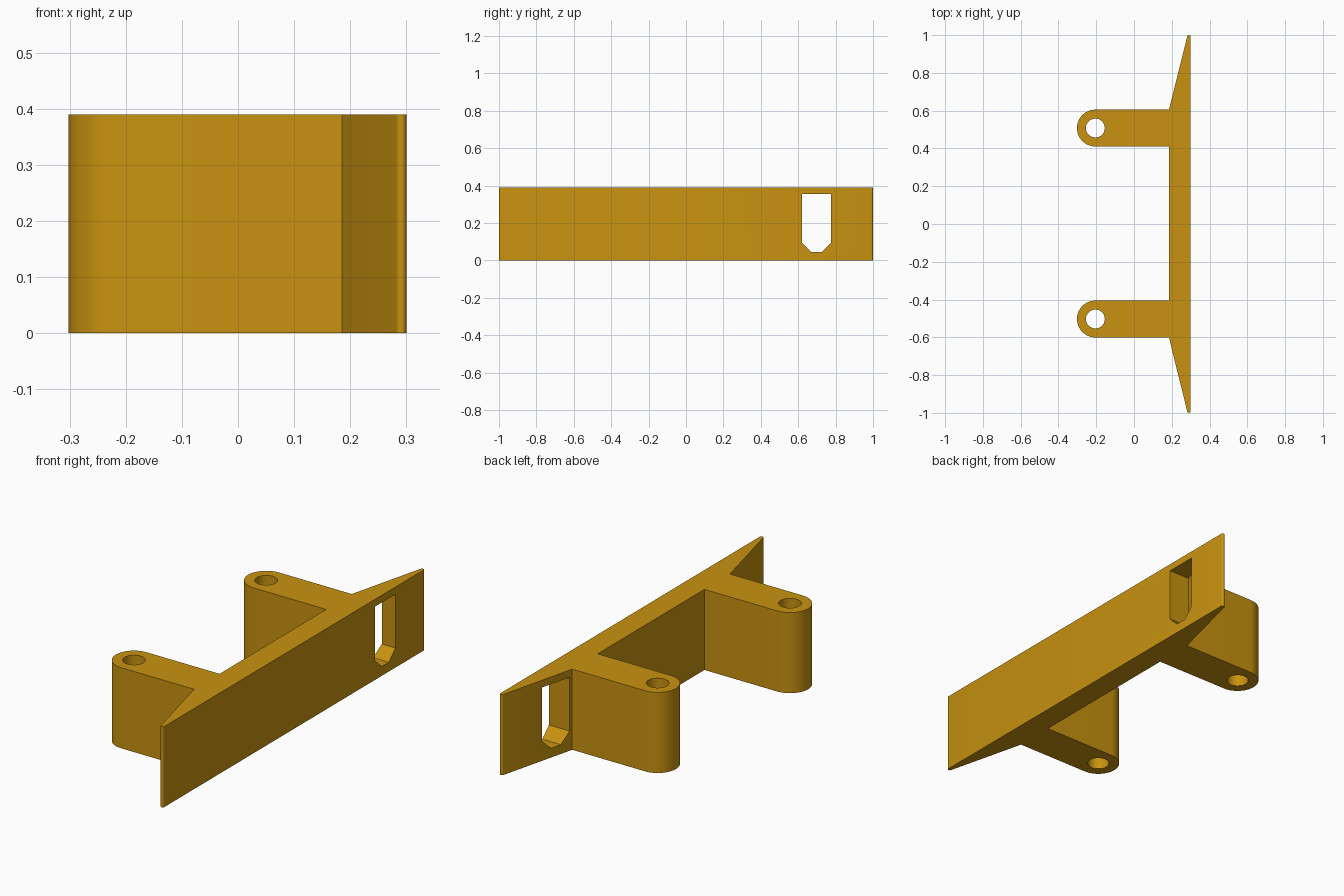
import bpy, bmesh, math

if "Cube" in bpy.data.objects:
    bpy.data.objects.remove(bpy.data.objects["Cube"])

H = 0.39          # bracket height
R = 0.0975        # arm end radius
HOLE = 0.05       # pin hole radius
ARM_X = -0.2045   # centre of the rounded arm ends
BACK, FACE = 0.185, 0.30
ARMS = (-0.503, 0.508)

mat = bpy.data.materials.new("ochre")
mat.diffuse_color = (0.58, 0.29, 0.005, 1)
mat.use_nodes = True
mat.node_tree.nodes["Principled BSDF"].inputs["Base Color"].default_value = mat.diffuse_color


def arc(cx, cy, r, a0, a1, n):
    return [(cx + r * math.cos(math.radians(a0 + (a1 - a0) * i / n)),
             cy + r * math.sin(math.radians(a0 + (a1 - a0) * i / n))) for i in range(n + 1)]


def prism(name, points, offset, direction):
    """Extrude a closed outline along a direction."""
    bm = bmesh.new()
    face = bm.faces.new([bm.verts.new([a + b for a, b in zip(p, offset)]) for p in points])
    ext = bmesh.ops.extrude_face_region(bm, geom=[face])
    verts = [g for g in ext["geom"] if isinstance(g, bmesh.types.BMVert)]
    bmesh.ops.translate(bm, verts=verts, vec=direction)
    bmesh.ops.recalc_face_normals(bm, faces=bm.faces)
    me = bpy.data.meshes.new(name)
    bm.to_mesh(me)
    bm.free()
    me.materials.append(mat)
    ob = bpy.data.objects.new(name, me)
    bpy.context.collection.objects.link(ob)
    return ob


# Outline: flat face, tapered wings with rounded tips, two round-ended arms
outline = arc(0.291, -0.991, 0.009, 194, 360, 8)
outline += arc(0.291, 0.991, 0.009, 0, 166, 8)
for cy in reversed(ARMS):
    outline += [(BACK, cy + R)] + arc(ARM_X, cy, R, 90, 270, 32) + [(BACK, cy - R)]
bracket = prism("bracket", [(x, y, 0) for x, y in outline], (0, 0, 0), (0, 0, H))

# Cutters: a pin hole in each arm and a slot with a chamfered foot in one wing
cutters = [prism("pin_hole_cutter", [(x, y, 0) for x, y in arc(ARM_X, cy, HOLE, 0, 348.75, 31)],
                 (0, 0, -0.1), (0, 0, H + 0.2)) for cy in ARMS]
slot = [(0.62, 0.355), (0.62, 0.095), (0.67, 0.045), (0.725, 0.045), (0.775, 0.095), (0.775, 0.355)]
cutters.append(prism("slot_cutter", [(0, y, z) for y, z in slot], (0.1, 0, 0), (0.3, 0, 0)))

for cutter in cutters:
    mod = bracket.modifiers.new(cutter.name, "BOOLEAN")
    mod.object = cutter
    mod.operation = "DIFFERENCE"
    mod.solver = "EXACT"
    bpy.context.view_layer.objects.active = bracket
    bpy.ops.object.modifier_apply(modifier=mod.name)
    bpy.data.objects.remove(cutter)

bpy.ops.object.select_all(action="DESELECT")
bracket.select_set(True)
bpy.context.view_layer.objects.active = bracket
bpy.ops.object.shade_smooth_by_angle(angle=math.radians(30))
